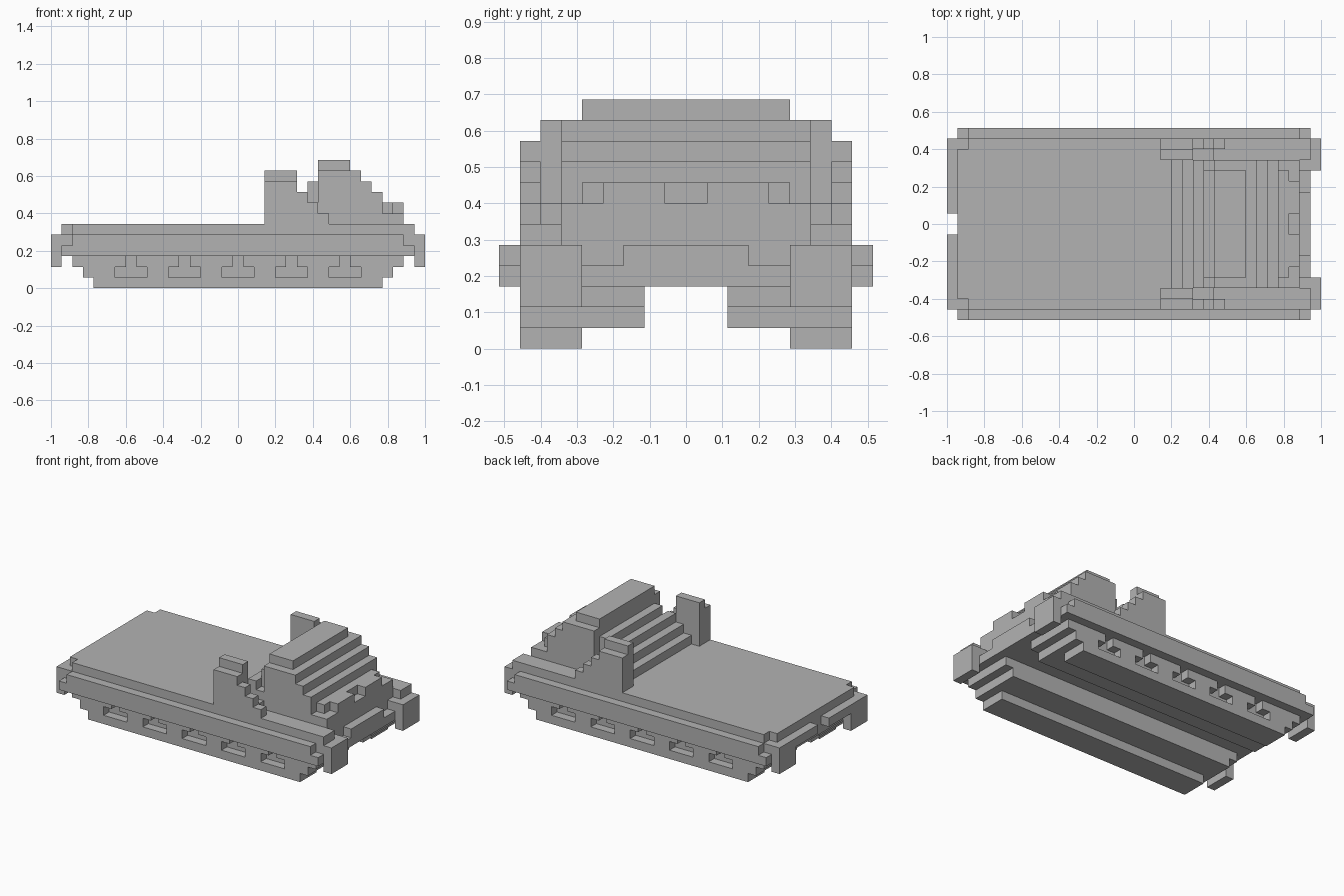
import bpy
import bmesh
from mathutils import Matrix, Vector

cube = bpy.data.objects.get("Cube")
if cube:
    bpy.data.objects.remove(cube, do_unlink=True)

UNIT = 2 / 35          # size of one block
HALF_LENGTH = 35 / 2   # blocks from the tail to the middle

grey = bpy.data.materials.new("plain_grey")
grey.use_nodes = True
grey.diffuse_color = (0.45, 0.45, 0.45, 1)
shader = next(n for n in grey.node_tree.nodes if n.type == 'BSDF_PRINCIPLED')
shader.inputs["Base Color"].default_value = grey.diffuse_color


def add_box(bm, x, y, z):
    """Add a box from (low, high) block ranges on each axis."""
    low, high = (Vector(corner) for corner in zip(x, y, z))
    shift = Vector((HALF_LENGTH, 0, 0))
    centre = ((low + high) / 2 - shift) * UNIT
    size = (high - low) * UNIT
    matrix = Matrix.Translation(centre) @ Matrix.Diagonal(size.to_4d())
    bmesh.ops.create_cube(bm, size=1, matrix=matrix)


def part(name, boxes, mirrored=False):
    """Make one object from boxes, optionally repeated on the other side."""
    bm = bmesh.new()
    for x, y, z in boxes:
        add_box(bm, x, y, z)
    mesh = bpy.data.meshes.new(name)
    bm.to_mesh(mesh)
    bm.free()
    mesh.materials.append(grey)
    obj = bpy.data.objects.new(name, mesh)
    bpy.context.collection.objects.link(obj)
    if mirrored:
        mirror = obj.modifiers.new("other_side", 'MIRROR')
        mirror.use_axis = (False, True, False)
        mirror.use_mirror_merge = False
    return obj


def middle(half_width):
    return (-half_width, half_width)


# Hull floor, belt and deck
part("hull", [
    ((1, 34), middle(8), (3, 4)),
    ((1, 33), middle(8), (4, 5)),
    ((2, 33), middle(8), (5, 6)),
    ((1, 2), middle(7), (5, 6)),
])

# Nose plate with a step beside each front fender
part("nose_plate", [((33, 34), middle(3), (4, 5))])
part("nose_shoulder", [
    ((33, 34), (5, 8), (4, 5)),
    ((33, 34), (6, 8), (5, 6)),
], mirrored=True)

# Side skirts
part("side_skirt", [
    ((1, 34), (8, 9), (3, 4)),
    ((2, 33), (8, 9), (4, 5)),
], mirrored=True)

# Fenders at both ends
part("front_fender", [((34, 35), (5, 8), (2, 5))], mirrored=True)
part("rear_fender", [
    ((0, 1), (5, 8), (2, 5)),
    ((0, 1), (1, 5), (4, 5)),
], mirrored=True)

# Tracks: sole and stepped inner band
part("track_band", [
    ((4, 31), (5, 8), (0, 1)),
    ((3, 32), (2, 7), (1, 2)),
    ((2, 33), (2, 7), (2, 3)),
], mirrored=True)

# Outer track wall, left open around the repeated T-shaped recesses
wall = []
low_start, high_start = 3, 2
for slot in range(6, 27, 5):
    wall.append(((low_start, slot), (7, 8), (1, 2)))
    wall.append(((high_start, slot + 1), (7, 8), (2, 3)))
    low_start, high_start = slot + 3, slot + 2
wall.append(((low_start, 32), (7, 8), (1, 2)))
wall.append(((high_start, 33), (7, 8), (2, 3)))
part("track_outer_wall", wall, mirrored=True)

# Cabin body, each layer ending one block further back
layers = [((25, 33), (6, 7)), ((25, 31), (7, 9)),
          ((25, 30), (9, 10)), ((25, 29), (10, 11))]
part("cabin_body", [(x, middle(6), z) for x, z in layers])
part("cabin_roof", [((25, 28), middle(5), (11, 12))])

# Steps rising from the deck to the back of the cabin
part("cabin_steps", [((x, x + 1), middle(6), (6, x - 14))
                     for x in range(21, 24)])
part("top_step", [
    ((24, 25), middle(6), (6, 8)),
    ((24, 25), middle(5), (8, 10)),
])

# Notched ledge in front of the cabin
part("front_ledge", [((31, 32), middle(5), (7, 8))])
part("ledge_prong", [((32, 33), (1, 4), (7, 8))], mirrored=True)

# Side posts with arms stepping down towards the front
part("side_post", [
    ((20, 23), (6, 8), (6, 10)),
    ((20, 23), (6, 7), (10, 11)),
], mirrored=True)
part("post_arm", [((x, x + 1), (7, 8), (6, 32 - x))
                  for x in range(23, 26)], mirrored=True)
part("arm_filler", [((23, 25), (6, 7), (6, 7))], mirrored=True)
